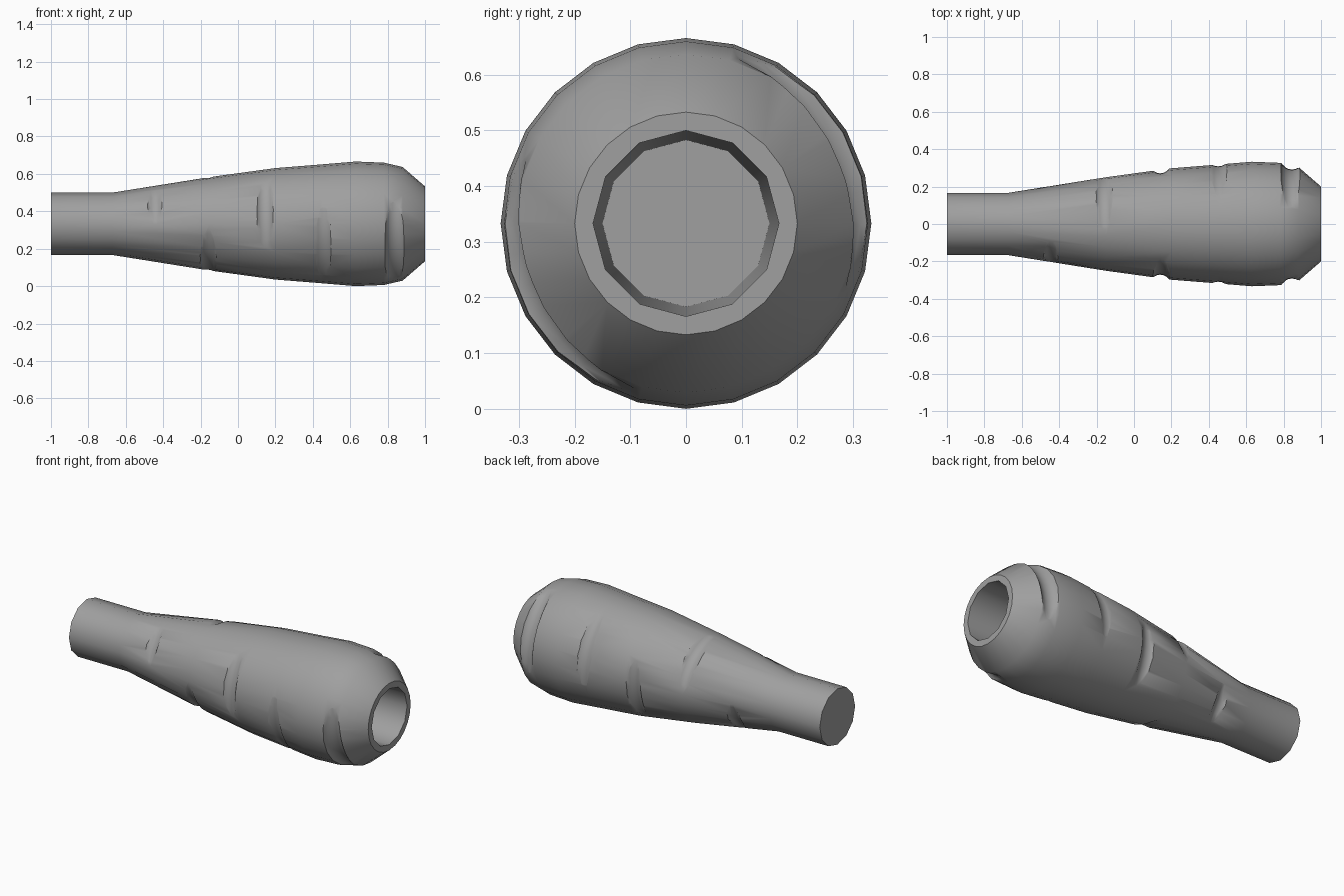
import bpy, bmesh
from math import pi, cos, sin, radians

cube = bpy.data.objects.get("Cube")
if cube:
    bpy.data.objects.remove(cube, do_unlink=True)

CENTRE_Z = 0.333
SIDES = 24

grey = bpy.data.materials.new("mid grey")
grey.use_nodes = True
colour = (0.35, 0.35, 0.35, 1)
grey.diffuse_color = colour
grey.node_tree.nodes["Principled BSDF"].inputs["Base Color"].default_value = colour

# Outer profile (x, radius, twelve-sided ring?) then the bore back inside
outer = [(-1, .167, True), (-.67, .167, True), (-.15, .25, False), (.2, .298, False),
         (.45, .318, False), (.63, .333, False), (.78, .327, False),
         (.88, .304, False), (1, .2, False)]
bore = [(1, .167, True), (-.95, .15, True)]


def lathe(name, profile):
    """Closed turned body along x with flat end caps."""
    bm = bmesh.new()
    rings = []
    for x, r, coarse in profile:
        ring = []
        for i in range(SIDES):
            a = 2 * pi * i / SIDES
            # odd points sit on the flats of a twelve-sided ring
            k = r * cos(pi / 12) if coarse and i % 2 else r
            ring.append(bm.verts.new((x, k * cos(a), CENTRE_Z + k * sin(a))))
        rings.append(ring)
    for p, q in zip(rings, rings[1:]):
        for i in range(SIDES):
            j = (i + 1) % SIDES
            bm.faces.new((p[i], p[j], q[j], q[i]))
    bm.faces.new(rings[0])
    bm.faces.new(rings[-1])
    bmesh.ops.recalc_face_normals(bm, faces=bm.faces)
    mesh = bpy.data.meshes.new(name)
    bm.to_mesh(mesh)
    bm.free()
    mesh.materials.append(grey)
    obj = bpy.data.objects.new(name, mesh)
    bpy.context.collection.objects.link(obj)
    return obj


def radius_at(x):
    for (x0, r0, _), (x1, r1, _) in zip(outer, outer[1:]):
        if x0 <= x <= x1:
            return r0 + (r1 - r0) * (x - x0) / (x1 - x0)


def cut_notch(body, x, angle, spread, depth, half_width):
    """Scoop a shallow finger groove with a large offset ring."""
    rb = radius_at(x)
    floor = rb - depth
    shift = (rb**2 - floor**2) / (2 * (floor - rb * cos(radians(spread))))
    tube = (half_width**2 + depth**2) / (2 * depth)
    a = radians(angle)
    bpy.ops.mesh.primitive_torus_add(
        major_radius=floor + shift + tube, minor_radius=tube,
        major_segments=48, minor_segments=20, rotation=(0, pi / 2, 0),
        location=(x, -shift * cos(a), CENTRE_Z - shift * sin(a)))
    cutter = bpy.context.object
    cutter.name = "notch_cutter"
    cutter.hide_render = True
    cutter.data.materials.append(grey)
    mod = body.modifiers.new("notch", 'BOOLEAN')
    mod.operation = 'DIFFERENCE'
    mod.solver = 'EXACT'
    mod.object = cutter
    select(body)
    bpy.ops.object.modifier_apply(modifier=mod.name)
    bpy.data.objects.remove(cutter, do_unlink=True)


def select(obj):
    bpy.ops.object.select_all(action='DESELECT')
    obj.select_set(True)
    bpy.context.view_layer.objects.active = obj


grip = lathe("grip_body", outer + bore)

# Pairs of opposed grooves: x, direction around the axis, spread, depth, half width
notches = [(.845, 25, 48, .034, .055), (.45, 23, 41, .016, .045),
           (.14, -12, 39, .022, .045), (-.165, 52, 46, .02, .045),
           (-.45, -32, 32, .02, .04)]
for x, angle, spread, depth, half_width in notches:
    for turn in (0, 180):
        cut_notch(grip, x, angle + turn, spread, depth, half_width)

select(grip)
bpy.ops.object.shade_smooth_by_angle(angle=radians(40))
